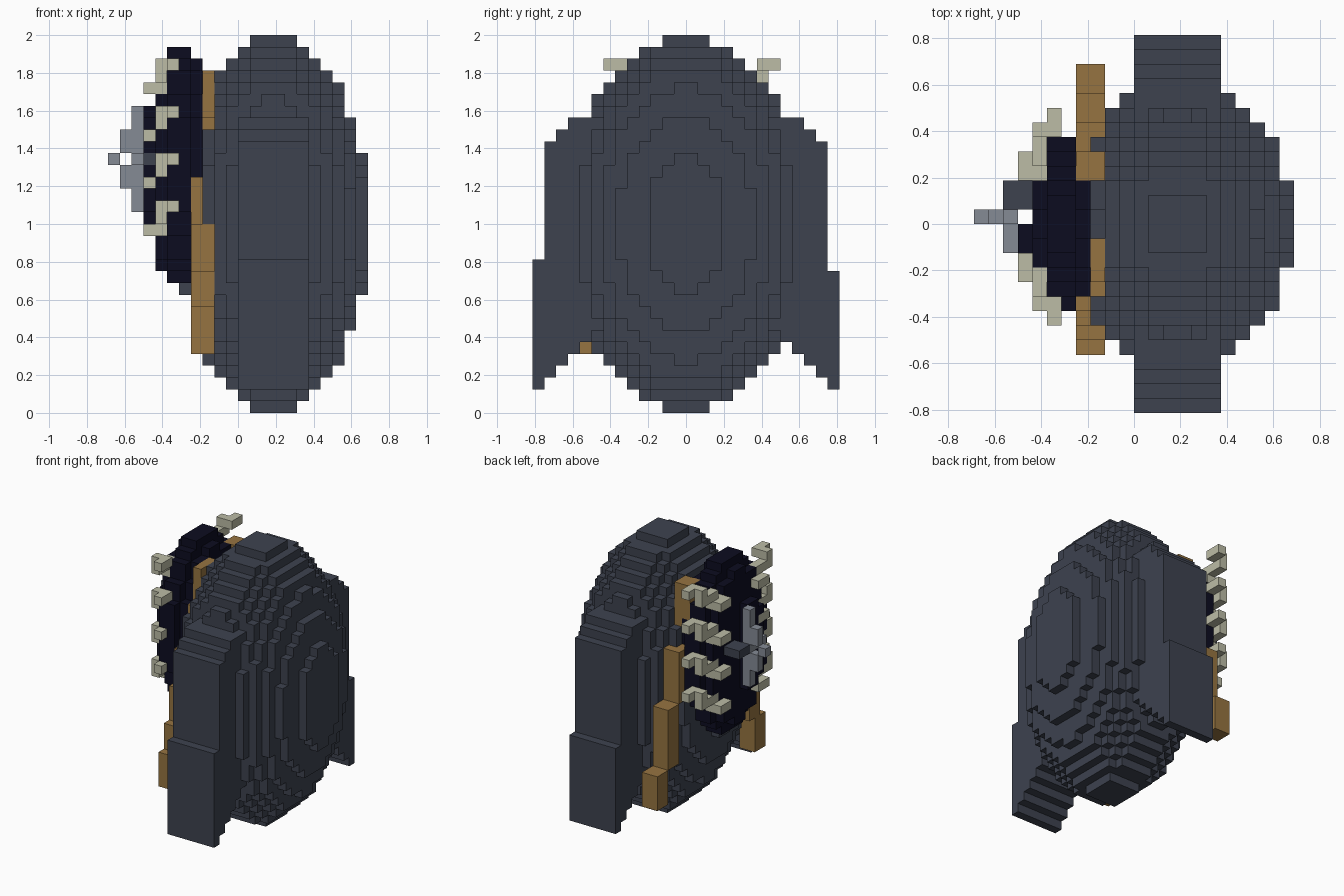
import bpy, bmesh, math
from mathutils import Vector

cube = bpy.data.objects.get("Cube")
if cube:
    bpy.data.objects.remove(cube, do_unlink=True)

U = 0.0625  # edge of one block


def material(name, rgb):
    lin = [((c / 255 + 0.055) / 1.055) ** 2.4 if c > 10 else c / 255 / 12.92 for c in rgb]
    m = bpy.data.materials.new(name)
    m.use_nodes = True
    m.diffuse_color = (*lin, 1)
    m.node_tree.nodes["Principled BSDF"].inputs["Base Color"].default_value = (*lin, 1)
    return m


slate = material("slate", (61, 66, 79))
brown = material("brown", (150, 116, 65))
navy = material("navy", (12, 12, 32))
cream = material("cream", (188, 188, 166))
grey = material("grey", (133, 139, 149))


def box(x0, x1, y0, y1, z0, z1):
    return {(x, y, z) for x in range(x0, x1) for y in range(y0, y1) for z in range(z0, z1)}


def ellipsoid(c, r):
    cells = box(*[v for i in range(3) for v in (c[i] - r[i], c[i] + r[i])])
    return {p for p in cells if sum(((p[i] + .5 - c[i]) / r[i]) ** 2 for i in range(3)) <= 1}


# Main shell
shell = ellipsoid((3, 0, 16), (8, 10, 16))


# Flaps hanging at the front and back, with stepped lower edges
def flap(side, outer_top):
    cells = set()
    for d, (lo, hi) in enumerate([(7, 25), (6, 25), (5, 25), (4, 24), (3, 23), (2, outer_top)]):
        y = 7 + d
        cells |= box(0, 6, y, y + 1, lo, hi) if side > 0 else box(0, 6, -y - 1, -y, lo, hi)
    return cells


front_flap, back_flap = flap(-1, 13), flap(1, 12)

# Straps climbing the shell in steps
back_strap = set()
for y, lo, hi in [(9, 5, 9), (7, 9, 16), (5, 16, 22), (3, 22, 29)]:
    back_strap |= box(-4, -2, y, y + 2, lo, hi)
front_strap = box(-3, -2, -4, -1, 25, 29)
for y, lo, hi in [(-9, 5, 9), (-8, 9, 12), (-7, 12, 16), (-6, 16, 20), (-5, 20, 25)]:
    front_strap |= box(-4, -2, y, y + 2, lo, hi)

# Dark disc on the side, with a recess beside the emblem
disc = ellipsoid((-5, 0, 21), (3, 6, 10)) - box(-8, -7, 0, 3, 0, 32)

# Four pairs of zigzag ribs
back_ribs = set()
for z in (15, 19, 23, 27):
    back_ribs |= box(-8, -6, 3, 5, z, z + 1) | box(-7, -6, 4, 7, z + 1, z + 2)
    back_ribs |= box(-7, -5, 6, 7, z + 2, z + 3) | box(-6, -5, 7, 8, z + 2, z + 3)
front_ribs = {(x, -y, z) for x, y, z in back_ribs}

# Grey ring with a hub, held by slate arms
ring = box(-11, -10, 0, 1, 21, 22) | box(-9, -8, 0, 1, 17, 26) | box(-9, -8, -2, 0, 21, 22)
ring |= box(-10, -9, 0, 1, 19, 21) | box(-10, -9, 0, 1, 22, 24)
arms = box(-9, -7, 1, 3, 21, 22) | box(-8, -7, -3, -2, 21, 22)

# Earlier parts keep any block they share with later ones
parts = [("ring", ring, grey), ("ring_arms", arms, slate),
         ("front_ribs", front_ribs, cream), ("back_ribs", back_ribs, cream),
         ("disc", disc, navy), ("front_strap", front_strap, brown),
         ("back_strap", back_strap, brown), ("front_flap", front_flap, slate),
         ("back_flap", back_flap, slate), ("shell", shell, slate)]
filled = set().union(*(p[1] for p in parts))


# Build only the exposed sides of the blocks, then merge coplanar faces
def build(name, cells, mat):
    bm = bmesh.new()
    verts = {}
    for c in sorted(cells):
        for axis in range(3):
            for s in (0, 1):
                n = list(c)
                n[axis] += 2 * s - 1
                if tuple(n) in filled:
                    continue
                a, b = (axis + 1) % 3, (axis + 2) % 3
                face = []
                for da, db in ((0, 0), (1, 0), (1, 1), (0, 1)):
                    p = list(c)
                    p[axis] += s
                    p[a] += da
                    p[b] += db
                    p = tuple(p)
                    if p not in verts:
                        verts[p] = bm.verts.new(Vector(p) * U)
                    face.append(verts[p])
                bm.faces.new(face if s else face[::-1])
    bmesh.ops.dissolve_limit(bm, angle_limit=math.radians(1), verts=bm.verts[:], edges=bm.edges[:])
    me = bpy.data.meshes.new(name)
    bm.to_mesh(me)
    bm.free()
    me.materials.append(mat)
    bpy.context.collection.objects.link(bpy.data.objects.new(name, me))


used = set()
for name, cells, mat in parts:
    build(name, cells - used, mat)
    used |= cells
